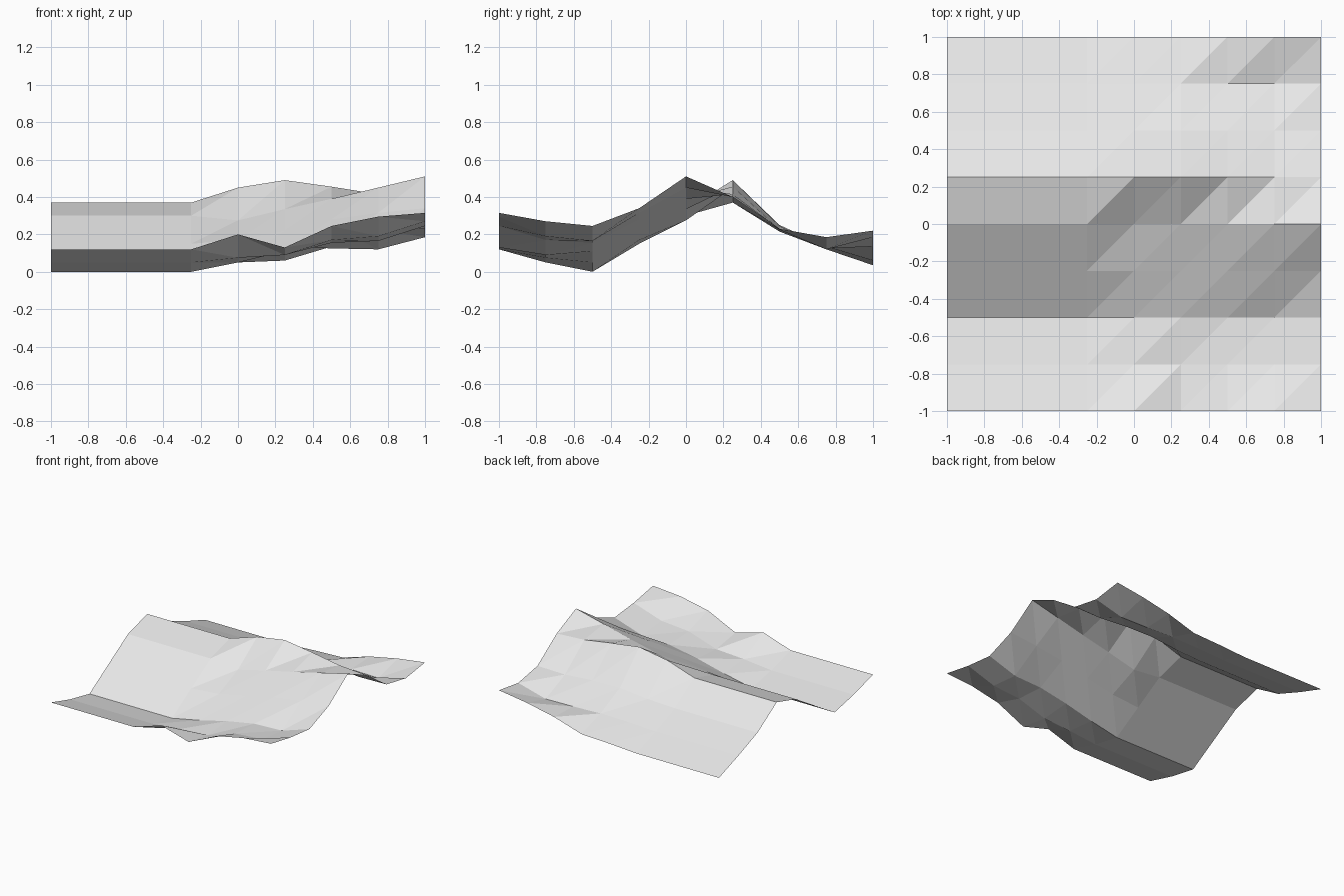
import bpy
import bmesh

default_cube = bpy.data.objects.get("Cube")
if default_cube:
    bpy.data.objects.remove(default_cube, do_unlink=True)

CELLS = 8
STEP = 2 / CELLS

# Ridge heights in hundredths, one row per grid line from front to back.
# The first value holds for the whole straight part on the right hand side,
# the other five for the uneven part towards the left hand side.
ROWS = [
    (12, 20, 13, 24.5, 29.5, 31.5),
    (5, 7.5, 9, 17, 19, 27),
    (0, 5, 11, 15.5, 16.5, 24.5),
    (15, 17, 22, 28, 31.5, 34),
    (30, 27.5, 33.5, 39, 45, 51),
    (37, 45, 49, 45.5, 41.5, 40),
    (21.5, 22.5, 25, 24.5, 22.5, 23),
    (12, 13, 13.5, 12.5, 12, 18.5),
    (3.5, 5, 6, 13.5, 18.5, 22),
]


def make_material(name, colour):
    material = bpy.data.materials.new(name)
    material.use_nodes = True
    material.diffuse_color = colour
    shader = next(n for n in material.node_tree.nodes if n.type == "BSDF_PRINCIPLED")
    shader.inputs["Base Color"].default_value = colour
    return material


def height(row, column):
    straight = CELLS + 1 - len(row)
    return row[max(0, column - straight)] / 100


# Terrain sheet: square grid, each cell split along the same diagonal
bm = bmesh.new()
grid = [
    [bm.verts.new((i * STEP - 1, j * STEP - 1, height(row, i))) for i in range(CELLS + 1)]
    for j, row in enumerate(ROWS)
]
for near, far in zip(grid, grid[1:]):
    for i in range(CELLS):
        bm.faces.new((near[i], near[i + 1], far[i + 1]))
        bm.faces.new((near[i], far[i + 1], far[i]))

mesh = bpy.data.meshes.new("terrain_sheet")
bm.to_mesh(mesh)
bm.free()
mesh.materials.append(make_material("light grey", (0.8, 0.8, 0.8, 1)))
terrain = bpy.data.objects.new("terrain_sheet", mesh)
bpy.context.collection.objects.link(terrain)
